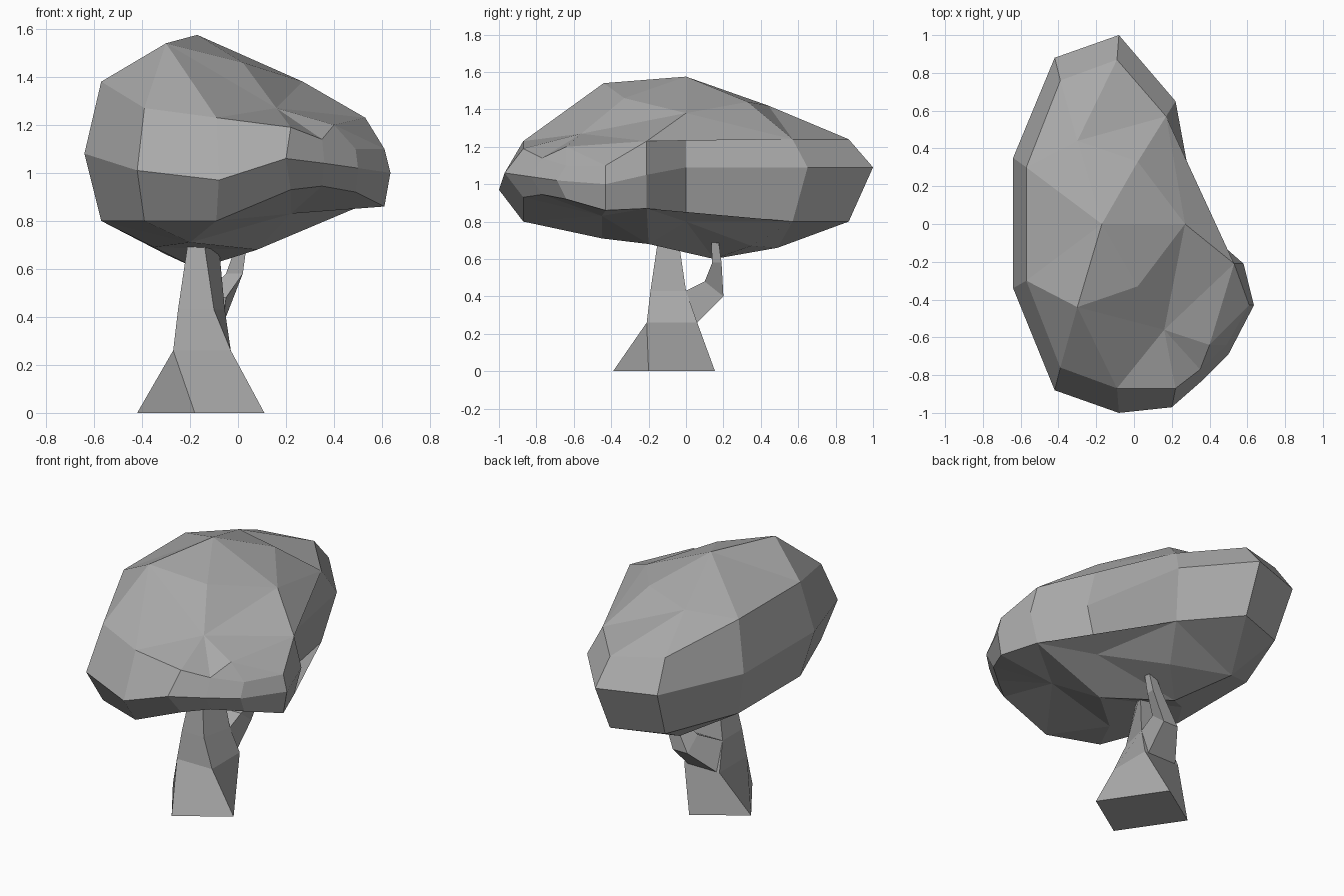
import bpy
import bmesh
from mathutils import Vector
from mathutils.geometry import delaunay_2d_cdt

default_cube = bpy.data.objects.get("Cube")
if default_cube:
    bpy.data.objects.remove(default_cube, do_unlink=True)

# One plain grey covers the whole tree
grey = bpy.data.materials.new("plain_grey")
grey.use_nodes = True
grey_value = (0.4, 0.4, 0.4, 1.0)
grey.diffuse_color = grey_value
grey.node_tree.nodes["Principled BSDF"].inputs["Base Color"].default_value = grey_value


def finish(bm, name):
    """Turn a bmesh into a flat-shaded grey object."""
    bmesh.ops.recalc_face_normals(bm, faces=bm.faces)
    mesh = bpy.data.meshes.new(name)
    bm.to_mesh(mesh)
    bm.free()
    mesh.materials.append(grey)
    obj = bpy.data.objects.new(name, mesh)
    bpy.context.collection.objects.link(obj)
    return obj


def bridge(bm, lower, upper):
    """Join two closed loops with the same number of points."""
    count = len(lower)
    for i in range(count):
        j = (i + 1) % count
        bm.faces.new((lower[i], lower[j], upper[j], upper[i]))


def loft(name, rings, cap_start=True):
    """Skin a chain of rings and close the ends."""
    bm = bmesh.new()
    loops = [[bm.verts.new(p) for p in ring] for ring in rings]
    for lower, upper in zip(loops, loops[1:]):
        bridge(bm, lower, upper)
    if cap_start:
        bm.faces.new(loops[0])
    bm.faces.new(loops[-1])
    return finish(bm, name)


def section(x0, x1, y0, y1, z_front, z_back):
    """Four-sided cross-section whose front and back edges may differ in height."""
    return [(x0, y0, z_front), (x1, y0, z_front), (x1, y1, z_back), (x0, y1, z_back)]


def faceted_cap(bm, loop, interior, creases=()):
    """Fill a loop with triangles through some interior points.

    Creases are index pairs; negative indices count back through the interior.
    """
    verts = loop + [bm.verts.new(p) for p in interior]
    count = len(loop)
    edges = [(i, (i + 1) % count) for i in range(count)]
    edges += [(a % len(verts), b % len(verts)) for a, b in creases]
    flat = [Vector((v.co.x, v.co.y)) for v in verts]
    result = delaunay_2d_cdt(flat, edges, [], 1, 1e-5, True)
    triangles, origins = result[2], result[3]
    for triangle in triangles:
        bm.faces.new([verts[origins[k][0]] for k in triangle])


# Trunk: splayed foot narrowing to a slim stem
foot = [(-.18, -.39, 0), (.11, -.2, 0), (-.13, .155, 0), (-.42, -.035, 0)]
loft("trunk", [
    foot,
    section(-.27, -.03, -.21, .06, .26, .26),
    [(-.25, -.19, .43), (-.1, -.19, .43), (-.055, 0, .43), (-.25, 0, .43)],
    [(-.21, -.15, .7), (-.14, -.15, .7), (-.08, -.04, .7), (-.19, -.04, .7)],
])

# Side branch: leaves the back of the trunk and bends up into the canopy
loft("side_branch", [
    section(-.25, -.055, 0, .06, .43, .26),
    section(-.15, -.05, .1, .2, .48, .4),
    section(-.05, .02, .14, .19, .58, .58),
    section(-.01, .035, .135, .175, .69, .69),
], cap_start=False)

# Canopy: widest outline, going round from the front right corner
rim = [
    (-.64, -.34, 1.08), (-.64, .35, 1.08), (-.42, .88, 1.09), (-.08, 1, 1.09),
    (.22, .65, 1.09), (.34, 0, 1.09), (.58, -.21, 1.05), (.635, -.43, 1),
    (.5, -.69, 1.02), (.36, -.83, 1.04), (.2, -.97, 1.06), (-.08, -1, .97),
    (-.42, -.88, 1.01),
]
# Shoulder columns inside the rim: x, y, upper height, lower height
shoulder = [
    (-.57, -.3, 1.38, .8), (-.57, .3, 1.38, .8), (-.39, .76, 1.27, .8),
    (-.09, .87, 1.24, .8), (.17, .57, 1.24, .8), (.27, 0, 1.38, .8),
    (.53, -.21, 1.23, .87), (.61, -.43, 1.1, .86), (.49, -.64, 1.1, .92),
    (.35, -.77, 1.14, .945), (.22, -.87, 1.19, .93), (-.09, -.87, 1.23, .8),
    (-.39, -.76, 1.27, .8),
]
crown_points = [
    (-.17, 0, 1.575), (-.3, -.44, 1.54), (-.3, .44, 1.42), (.02, -.33, 1.46),
    (.02, .33, 1.44), (.4, -.64, 1.2), (.16, -.56, 1.27),
]
belly_points = [
    (-.17, .15, .6), (.08, -.2, .68), (.03, .35, .67), (-.3, .49, .66),
    (-.35, 0, .69), (-.2, -.45, .71), (.22, -.45, .83),
]

canopy = bmesh.new()
rim_loop = [canopy.verts.new(p) for p in rim]
upper_loop = [canopy.verts.new((x, y, top)) for x, y, top, low in shoulder]
lower_loop = [canopy.verts.new((x, y, low)) for x, y, top, low in shoulder]
bridge(canopy, lower_loop, rim_loop)
bridge(canopy, rim_loop, upper_loop)
# The valley between the main mass and the side lobe is kept as a crease
faceted_cap(canopy, upper_loop, crown_points, creases=[(5, -1), (-1, 11)])
faceted_cap(canopy, lower_loop, belly_points)
finish(canopy, "canopy")
